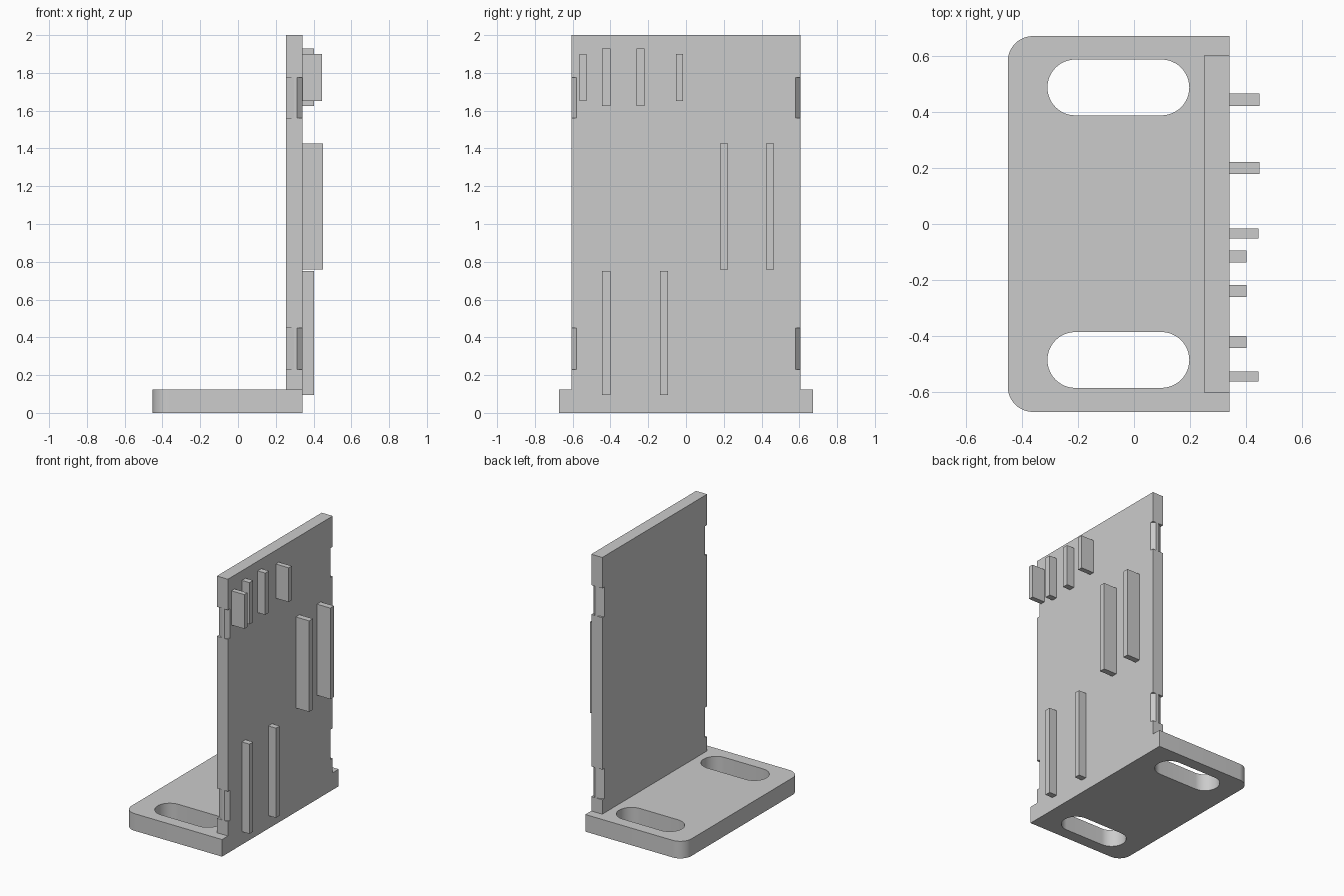
import bpy, bmesh, math

cube = bpy.data.objects.get("Cube")
if cube:
    bpy.data.objects.remove(cube, do_unlink=True)

grey = bpy.data.materials.new("light grey")
grey.use_nodes = True
grey.diffuse_color = (0.6, 0.6, 0.6, 1)
grey.node_tree.nodes["Principled BSDF"].inputs["Base Color"].default_value = (0.6, 0.6, 0.6, 1)


def prisms(name, parts):
    """One object of upright prisms, each given as (outline, bottom, top)."""
    bm = bmesh.new()
    for outline, low, high in parts:
        face = bm.faces.new([bm.verts.new((x, y, low)) for x, y in outline])
        moved = bmesh.ops.extrude_face_region(bm, geom=[face])["geom"]
        for v in moved:
            if isinstance(v, bmesh.types.BMVert):
                v.co.z = high
    bmesh.ops.recalc_face_normals(bm, faces=bm.faces)
    mesh = bpy.data.meshes.new(name)
    bm.to_mesh(mesh)
    bm.free()
    mesh.materials.append(grey)
    obj = bpy.data.objects.new(name, mesh)
    bpy.context.collection.objects.link(obj)
    return obj


def cut(obj, cutter):
    """Subtract the cutter, apply the result and drop the cutter."""
    mod = obj.modifiers.new("cut", "BOOLEAN")
    mod.operation, mod.solver, mod.object = "DIFFERENCE", "EXACT", cutter
    graph = bpy.context.evaluated_depsgraph_get()
    mesh = bpy.data.meshes.new_from_object(obj.evaluated_get(graph))
    obj.modifiers.clear()
    obj.data = mesh
    bpy.data.objects.remove(cutter, do_unlink=True)


def arc(cx, cy, r, start, end, steps):
    angles = [math.radians(start + (end - start) * i / steps) for i in range(steps + 1)]
    return [(cx + r * math.cos(a), cy + r * math.sin(a)) for a in angles]


def rect(x0, x1, y0, y1):
    return [(x0, y0), (x1, y0), (x1, y1), (x0, y1)]


INNER, OUTER, HALF = 0.253, 0.342, 0.605   # upright plate faces and half width
LEFT, BASE_HALF, BASE_TOP, R = -0.452, 0.673, 0.125, 0.09

# Foot plate with two rounded corners and two long slots
outline = ([(OUTER, -BASE_HALF), (OUTER, BASE_HALF)]
           + arc(LEFT + R, BASE_HALF - R, R, 90, 180, 12)
           + arc(LEFT + R, R - BASE_HALF, R, 180, 270, 12))
base = prisms("base_plate", [(outline, 0, BASE_TOP)])
slots = [(arc(0.098, y, 0.1, -90, 90, 24) + arc(-0.21, y, 0.1, 90, 270, 24), -0.1, 0.3)
         for y in (-0.487, 0.489)]
cut(base, prisms("slot_cutter", slots))

# Upright plate with short chamfered notches along both edges
upright = prisms("upright_plate", [(rect(INNER, OUTER, -HALF, HALF), BASE_TOP, 2)])
notches = []
for low, high in ((0.23, 0.45), (1.56, 1.775)):
    for s in (-1, 1):
        for face, rib in ((INNER, 0.297), (OUTER, 0.313)):
            dx, dy = face - rib, 0.025
            # triangle lies on the chamfer line, extended past the plate
            notches.append(([(rib - dx, s * (HALF + dy)),
                             (face + dx, s * (HALF - 2 * dy)),
                             (face + dx, s * (HALF + dy))], low, high))
cut(upright, prisms("notch_cutter", notches))

# Fins on the outer face: name, centre y, width, bottom, top, reach
fins = [
    ("upper_short_fin_front", -0.546, 0.036, 1.65, 1.90, 0.446),
    ("upper_tall_fin_front", -0.422, 0.043, 1.625, 1.93, 0.403),
    ("upper_tall_fin_back", -0.24, 0.043, 1.625, 1.93, 0.403),
    ("upper_short_fin_back", -0.034, 0.036, 1.65, 1.90, 0.446),
    ("middle_fin_front", 0.201, 0.043, 0.76, 1.425, 0.449),
    ("middle_fin_back", 0.445, 0.043, 0.76, 1.425, 0.449),
    ("lower_fin_front", -0.422, 0.043, 0.095, 0.75, 0.403),
    ("lower_fin_back", -0.116, 0.043, 0.095, 0.75, 0.403),
]
for name, y, width, low, high, reach in fins:
    prisms(name, [(rect(OUTER, reach, y - width / 2, y + width / 2), low, high)])

# Smooth the rounded walls of the foot, keep its edges sharp
bpy.ops.object.select_all(action="DESELECT")
base.select_set(True)
bpy.context.view_layer.objects.active = base
bpy.ops.object.shade_smooth_by_angle(angle=math.radians(30))
